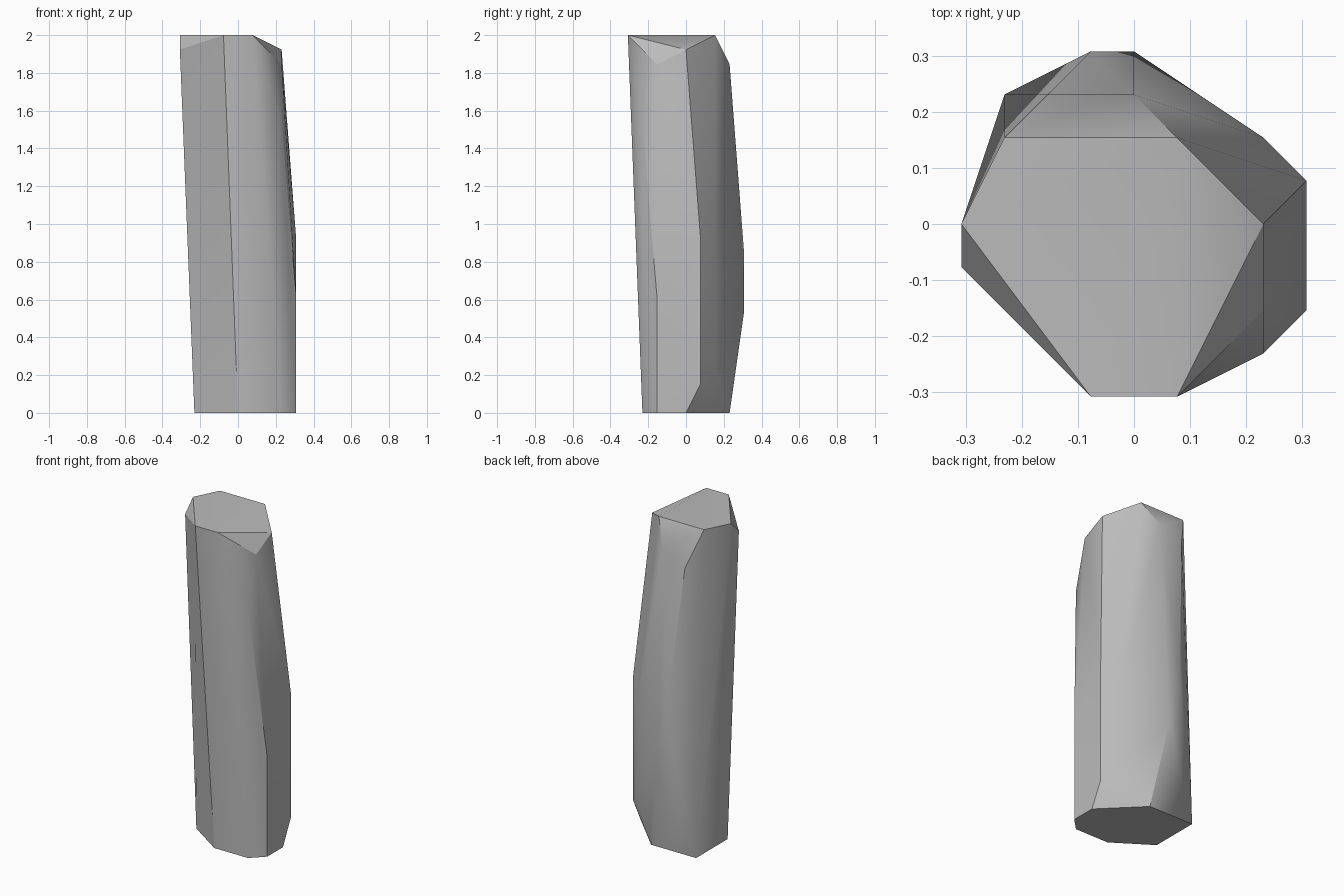
import bpy
import bmesh
import math

UNIT = 1 / 13  # the whole stone snaps to this spacing


def remove_default_cube():
    cube = bpy.data.objects.get("Cube")
    if cube:
        bpy.data.objects.remove(cube, do_unlink=True)


def flat_material(name, colour):
    material = bpy.data.materials.new(name)
    material.use_nodes = True
    material.diffuse_color = colour
    shader = material.node_tree.nodes["Principled BSDF"]
    shader.inputs["Base Color"].default_value = colour
    shader.inputs["Roughness"].default_value = 0.8
    return material


def hull_object(name, levels, material):
    """Wrap a convex skin around corner points grouped by height."""
    bm = bmesh.new()
    for height, corners in levels:
        for x, y in corners:
            bm.verts.new((x * UNIT, y * UNIT, height * UNIT))
    hull = bmesh.ops.convex_hull(bm, input=bm.verts[:], use_existing_faces=False)
    loose = set(hull["geom_interior"]) | set(hull["geom_unused"])
    loose_verts = [item for item in loose if isinstance(item, bmesh.types.BMVert)]
    bmesh.ops.delete(bm, geom=loose_verts, context="VERTS")
    # Merge coplanar triangles into clean facets
    bmesh.ops.dissolve_limit(bm, angle_limit=math.radians(0.5),
                             verts=bm.verts[:], edges=bm.edges[:])
    bmesh.ops.recalc_face_normals(bm, faces=bm.faces[:])
    mesh = bpy.data.meshes.new(name)
    bm.to_mesh(mesh)
    bm.free()
    mesh.materials.append(material)
    stone = bpy.data.objects.new(name, mesh)
    bpy.context.collection.objects.link(stone)
    return stone


remove_default_cube()
stone_grey = flat_material("stone grey", (0.5, 0.5, 0.5, 1.0))

# Corners of the pillar, from the foot to the crown
foot = [(-3, -1), (0, -3), (3, -3), (4, -2), (4, 0), (1, 3), (-3, 3)]
crown = [(-4, 0), (-1, -4), (1, -4), (1, 2), (-3, 2)]
levels = [
    (0, foot),
    (1, [(1, 3)]),
    (2, [(4, 1)]),
    (3, [(3, 2)]),
    (7, [(0, 4)]),
    (8, [(4, -2)]),
    (10, [(3, 2)]),
    (11, [(-1, 4)]),
    (12, [(4, 1)]),
    (20, [(3, -3)]),
    (23, [(-2, 3)]),
    (24, [(0, 3), (3, -2)]),
    (25, [(3, 0), (-4, -1)]),
    (26, crown),
]
pillar = hull_object("stone_pillar", levels, stone_grey)

# Soft shading across shallow facets, crisp edges elsewhere
bpy.ops.object.select_all(action="DESELECT")
pillar.select_set(True)
bpy.context.view_layer.objects.active = pillar
bpy.ops.object.shade_smooth_by_angle(angle=math.radians(30))
